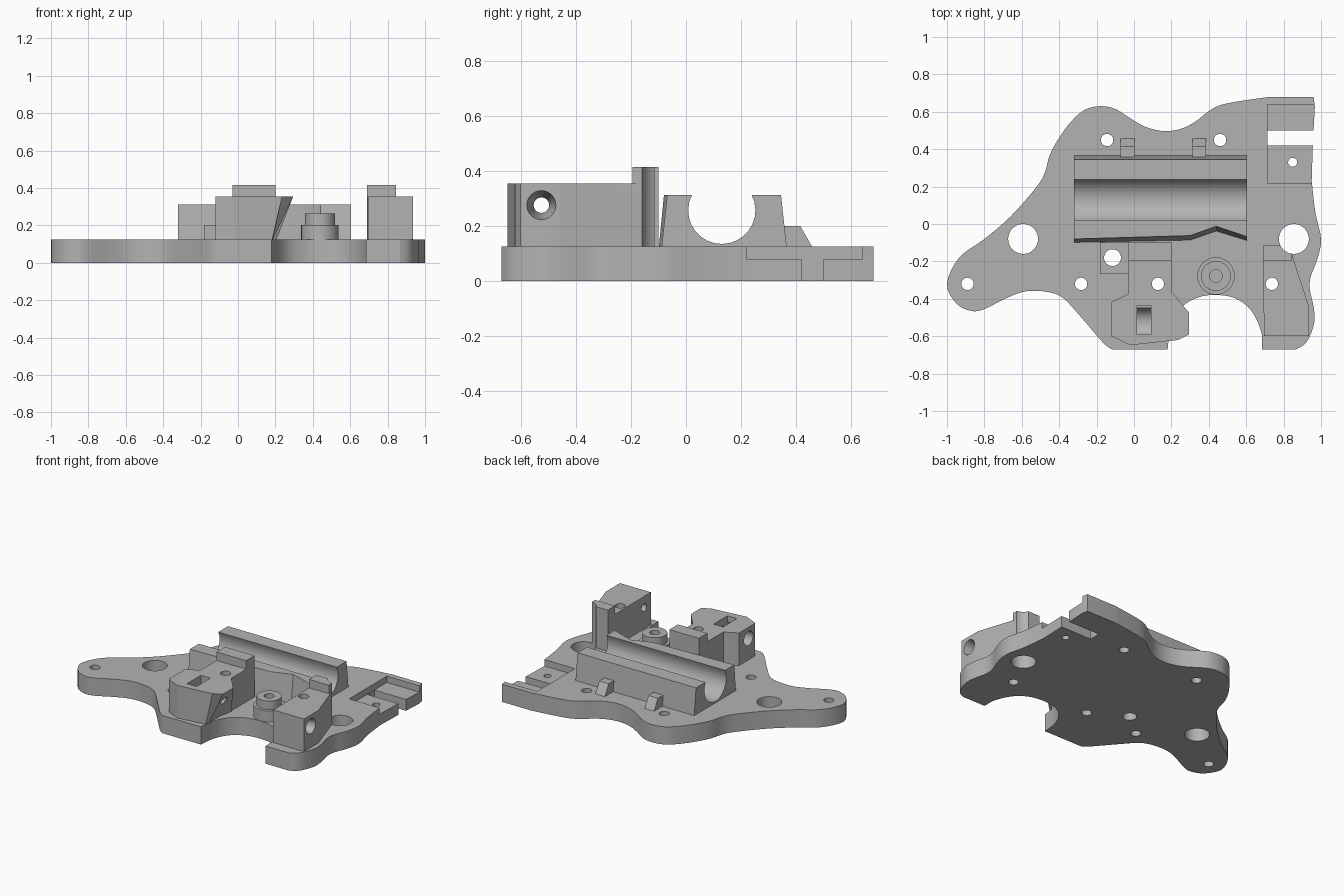
import bpy, bmesh, math
from mathutils import Vector

cube = bpy.data.objects.get("Cube")
if cube:
    bpy.data.objects.remove(cube, do_unlink=True)

grey = bpy.data.materials.new("plain grey")
grey.use_nodes = True
colour = (0.45, 0.45, 0.45, 1)
grey.diffuse_color = colour
grey.node_tree.nodes["Principled BSDF"].inputs["Base Color"].default_value = colour

TOP = 0.125      # top of the base plate
SUNK = 0.11      # parts start slightly inside the plate
BLOCK = 0.355    # tensioner block height
RIDGE = 0.415    # tensioner ridge height
AXLE = (-0.525, 0.276)   # tensioner screw axis, y and z


def loft(name, rings):
    """Closed solid through rings of equal length."""
    bm = bmesh.new()
    rows = [[bm.verts.new(p) for p in ring] for ring in rings]
    n = len(rows[0])
    bm.faces.new(rows[0])
    bm.faces.new(rows[-1])
    for low, high in zip(rows, rows[1:]):
        for i in range(n):
            j = (i + 1) % n
            bm.faces.new((low[i], low[j], high[j], high[i]))
    bmesh.ops.recalc_face_normals(bm, faces=bm.faces)
    mesh = bpy.data.meshes.new(name)
    bm.to_mesh(mesh)
    bm.free()
    mesh.materials.append(grey)
    obj = bpy.data.objects.new(name, mesh)
    bpy.context.collection.objects.link(obj)
    return obj


def prism(name, outline, z0, z1):
    return loft(name, [[(x, y, z) for x, y in outline] for z in (z0, z1)])


def box(name, x0, x1, y0, y1, z0, z1):
    return prism(name, [(x0, y0), (x1, y0), (x1, y1), (x0, y1)], z0, z1)


def circle(r, n=32):
    return [(r * math.cos(math.tau * i / n), r * math.sin(math.tau * i / n)) for i in range(n)]


def post(name, x, y, r, z0, z1):
    return prism(name, [(x + a, y + b) for a, b in circle(r)], z0, z1)


def rod(name, x0, r0, x1, r1):
    """Round bar or cone along x on the screw axis."""
    y, z = AXLE
    return loft(name, [[(x, y + a, z + b) for a, b in circle(r)] for x, r in ((x0, r0), (x1, r1))])


def apply_boolean(obj, other, operation):
    mod = obj.modifiers.new("boolean", 'BOOLEAN')
    mod.operation, mod.solver, mod.object = operation, 'EXACT', other
    bpy.ops.object.select_all(action='DESELECT')
    bpy.context.view_layer.objects.active = obj
    obj.select_set(True)
    bpy.ops.object.modifier_apply(modifier=mod.name)
    bpy.data.objects.remove(other, do_unlink=True)


def cut(obj, *cutters):
    for cutter in cutters:
        apply_boolean(obj, cutter, 'DIFFERENCE')


def smooth(points, steps=4):
    """Catmull-Rom curve through an open run of points."""
    p = [Vector(q) for q in points]
    p = [p[0]] + p + [p[-1]]
    out = []
    for a, b, c, d in zip(p, p[1:], p[2:], p[3:]):
        for k in range(steps):
            t = k / steps
            out.append((b * 2 + (c - a) * t + (a * 2 - b * 5 + c * 4 - d) * t**2
                        + (b * 3 - a - c * 3 + d) * t**3) / 2)
    return [tuple(q) for q in out] + [tuple(points[-1])]


# Base plate outline: flowing left and back edge, slotted corner, right edge, front arc
left_and_back = [
    (-.118, -.67), (-.165, -.635), (-.29, -.49), (-.38, -.395), (-.465, -.363), (-.58, -.36),
    (-.69, -.40), (-.80, -.455), (-.87, -.465), (-.95, -.425), (-1, -.32), (-.935, -.18),
    (-.80, -.08), (-.66, .04), (-.52, .20), (-.475, .28), (-.45, .37), (-.395, .47), (-.325, .56),
    (-.26, .612), (-.18, .63), (-.10, .615), (-.02, .565), (.06, .52), (.155, .497), (.245, .507),
    (.325, .545), (.395, .60), (.46, .635), (.566, .657), (.727, .68)]
corner = [(.96, .68), (.967, .63), (.96, .50), (.715, .50), (.715, .42), (.956, .42)]
right_edge = [(.95, .23), (.97, .06), (1, -.08), (.98, -.19), (.945, -.28), (.94, -.35),
              (.96, -.44), (.965, -.52), (.94, -.60), (.91, -.645), (.865, -.67)]
front_arc = [(.684, -.59), (.66, -.52), (.62, -.455), (.566, -.41), (.50, -.385), (.406, -.38),
             (.337, -.395), (.267, -.433), (.215, -.50), (.188, -.58)]
outline = (smooth(left_and_back) + corner + smooth(right_edge) + [(.684, -.67)]
           + smooth(front_arc) + [(.18, -.67)])
plate = prism("base_plate", outline, 0, TOP)

# Sunken corner pads
cut(plate, box("pad_cutter", .713, 1.1, .22, .64, .08, .3))


def hole(x, y, r):
    return post("hole_cutter", x, y, r, -.1, .6)


SCREW, BIG, PILOT = .033, .08, .045
left_screw, right_screw = (.128, -.32, SCREW), (.737, -.32, SCREW)
side_hole, right_bore = (-.115, -.18, PILOT), (.855, -.08, BIG)
for spec in [(-.593, -.08, BIG), right_bore, (-.89, -.32, SCREW), (-.283, -.32, SCREW),
             left_screw, right_screw, (-.144, .449, SCREW), (.46, .449, SCREW),
             side_hole, (.848, .33, .024)]:
    cut(plate, hole(*spec))

# Bearing cradle: open round channel whose front wall dips around the boss
rings = []
lip = math.acos(.056 / .122)
arc = [math.pi / 2 + lip + (math.tau - 2 * lip) * i / 18 for i in range(19)]
for x, front_top, front_foot in [(-.32, -.08, -.10), (.3, -.062, -.088),
                                 (.44, -.012, -.04), (.605, -.068, -.09)]:
    profile = [(front_foot, SUNK), (front_top, .313)]
    profile += [(.13 + .122 * math.cos(a), .257 + .122 * math.sin(a)) for a in arc]
    profile += [(.345, .313), (.367, SUNK)]
    rings.append([(x, y, z) for y, z in profile])
cradle = loft("bearing_cradle", rings)

# Wedge tabs behind the cradle
tabs = []
for i, x in enumerate((-.072, .312)):
    side = [(.35, SUNK), (.35, .2), (.415, .2), (.458, TOP), (.458, SUNK)]
    tabs.append(loft(f"cradle_tab_{i + 1}", [[(a, y, z) for y, z in side] for a in (x, x + .074)]))

# Stepped boss with a blind hole
boss = post("boss_base", .438, -.278, .1, SUNK, .203)
boss_top = post("boss_top", .438, -.278, .08, .19, .263)
apply_boolean(boss, boss_top, 'UNION')
cut(boss, post("hole_cutter", .438, -.278, SCREW, .15, .5))
boss.name = "stepped_boss"

# Left tensioner block, its right flank leaning outwards
shape = [(-.12, -.417), (-.03, -.374), (-.03, -.10), (.2, -.10), (.2, -.36),
         (.295, -.475), (.295, -.59), (.235, -.62), (-.02, -.648), (-.12, -.6)]
foot = [(min(x, .18) if y < -.4 else x, y) for x, y in shape]
left_block = loft("left_tensioner_block", [[(x, y, SUNK) for x, y in foot],
                                           [(x, y, BLOCK) for x, y in shape]])
apply_boolean(left_block, box("ridge", -.03, .2, -.195, -.10, .2, RIDGE), 'UNION')
cut(left_block, hole(*left_screw), rod("screw_cutter", -.3, .028, .4, .028),
    rod("bore_cutter", -.2, .05, -.04, .05),
    box("pocket_cutter", .015, .09, -.59, -.435, .276, .5),
    rod("pocket_round_cutter", .015, .077, .09, .077))

# Low side step with its pilot hole
side_step = box("side_step", -.182, -.025, -.267, -.1, SUNK, .203)
cut(side_step, hole(*side_hole))

# Right tensioner block with a ridge, cut away around the large bore
shape = [(.69, -.115), (.845, -.115), (.845, -.165), (.935, -.44), (.935, -.6), (.695, -.6)]
right_block = prism("right_tensioner_block", shape, SUNK, BLOCK)
apply_boolean(right_block, box("ridge", .69, .845, -.195, -.115, .2, RIDGE), 'UNION')
cut(right_block, hole(*right_bore), hole(*right_screw),
    rod("screw_cutter", .6, .028, 1.1, .028), rod("countersink_cutter", .82, .028, .936, .053))

# Smooth curved walls, keep edges crisp
bpy.ops.object.select_all(action='DESELECT')
for obj in [plate, cradle, boss, left_block, side_step, right_block] + tabs:
    obj.select_set(True)
    bpy.context.view_layer.objects.active = obj
bpy.ops.object.shade_smooth_by_angle(angle=math.radians(25))
